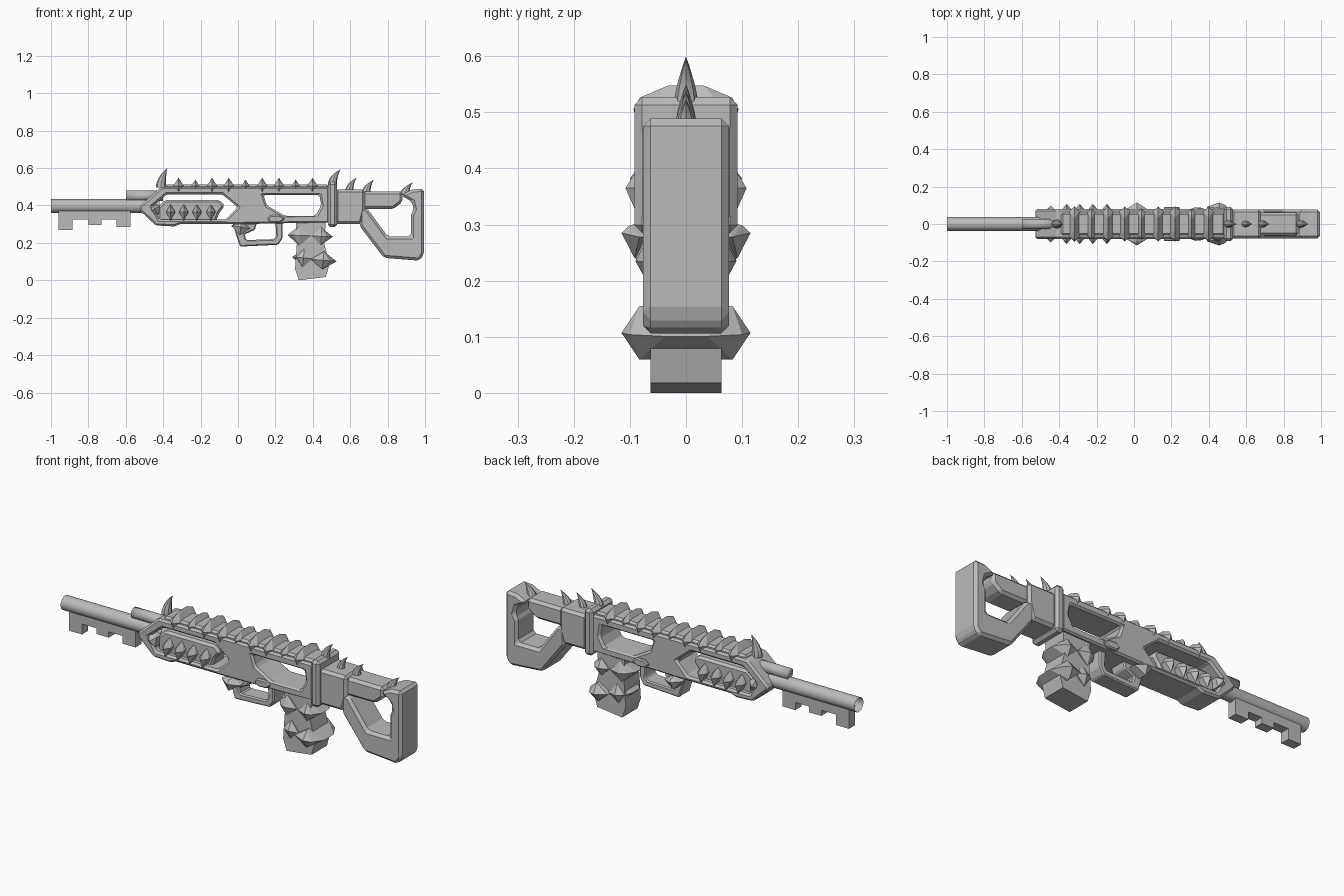
import bpy, bmesh, math
from mathutils import Matrix, Vector

cube = bpy.data.objects.get("Cube")
if cube:
    bpy.data.objects.remove(cube, do_unlink=True)

GREY = (0.5, 0.5, 0.5, 1.0)
metal = bpy.data.materials.new("plain grey")
metal.use_nodes = True
metal.diffuse_color = GREY
metal.node_tree.nodes["Principled BSDF"].inputs["Base Color"].default_value = GREY


def finish(bm, name):
    bmesh.ops.recalc_face_normals(bm, faces=bm.faces)
    mesh = bpy.data.meshes.new(name)
    bm.to_mesh(mesh)
    bm.free()
    mesh.materials.append(metal)
    ob = bpy.data.objects.new(name, mesh)
    bpy.context.collection.objects.link(ob)
    return ob


def apply(ob, mod):
    with bpy.context.temp_override(object=ob, active_object=ob, selected_objects=[ob]):
        bpy.ops.object.modifier_apply(modifier=mod.name)


def plate(name, outline, half, chamfer=0.0, windows=()):
    """Side outline (x, z) extruded across y, with windows cut and edges chamfered."""
    bm = bmesh.new()
    face = bm.faces.new([bm.verts.new((x, -half, z)) for x, z in outline])
    new = bmesh.ops.extrude_face_region(bm, geom=[face])["geom"]
    bmesh.ops.translate(bm, vec=(0, 2 * half, 0),
                        verts=[v for v in new if isinstance(v, bmesh.types.BMVert)])
    ob = finish(bm, name)
    for window in windows:
        cutter = plate("window_cutter", window, half * 2)
        cutter.hide_render = True
        mod = ob.modifiers.new("cut", "BOOLEAN")
        mod.operation, mod.object = "DIFFERENCE", cutter
        apply(ob, mod)
        bpy.data.objects.remove(cutter, do_unlink=True)
    if chamfer:
        mod = ob.modifiers.new("chamfer", "BEVEL")
        mod.width, mod.segments = chamfer, 1
        mod.limit_method, mod.angle_limit = "ANGLE", math.radians(30)
        apply(ob, mod)
    return ob


def box(name, x0, x1, z0, z1, half, chamfer=0.0):
    return plate(name, [(x0, z0), (x1, z0), (x1, z1), (x0, z1)], half, chamfer)


def rib(name, x, z, w, reach, up, down, turn=0):
    """Sharp ridge across y, arched on its upper side, pointed at both ends."""
    bm = bmesh.new()
    for s in (-1, 1):
        for y, h in ((1, 0), (.87, .5 * up), (.33, up), (.8, -down)):
            bm.verts.new((0, s * y * reach, h))
        for e in (-w, w):
            bm.verts.new((e, s * .72 * reach, 0))
    bmesh.ops.convex_hull(bm, input=bm.verts)
    bm.transform(Matrix.Translation((x, 0, z)) @ Matrix.Rotation(math.radians(turn), 4, "Y"))
    return finish(bm, name)


def horn(name, x, z, height, bend, radius, sides=8, steps=6):
    """Tapering claw that curls towards +x."""
    bm = bmesh.new()
    rings = []
    for i in range(steps):
        t = i / steps
        r = radius * (1 - t ** 1.6)
        ring = []
        for k in range(sides):
            a = math.tau * k / sides
            ring.append(bm.verts.new((x + bend * t * t + r * math.cos(a),
                                      .85 * r * math.sin(a),
                                      z + height * t - .25 * r * math.cos(a) * t)))
        rings.append(ring)
    tip = bm.verts.new((x + bend, 0, z + height))
    for k in range(sides):
        n = (k + 1) % sides
        for a, b in zip(rings, rings[1:]):
            bm.faces.new((a[k], a[n], b[n], b[k]))
        bm.faces.new((rings[-1][k], rings[-1][n], tip))
    bm.faces.new(rings[0])
    return finish(bm, name)


def tube(name, x0, x1, z, radius):
    """Smooth open tube along x."""
    bm = bmesh.new()
    bmesh.ops.create_cone(bm, cap_ends=False, segments=24, radius1=radius, radius2=radius,
                          depth=x1 - x0)
    bm.transform(Matrix.Translation(((x0 + x1) / 2, 0, z)) @ Matrix.Rotation(math.pi / 2, 4, "Y"))
    for f in bm.faces:
        f.smooth = True
    return finish(bm, name)


# Barrel, upper tube and the notched bar below
tube("barrel", -1, -.42, .397, .037)
upper = tube("upper_tube", -.6, -.4, .452, .028)
bm = bmesh.new()
bm.from_mesh(upper.data)
bmesh.ops.holes_fill(bm, edges=bm.edges)
bm.to_mesh(upper.data)
bm.free()
plate("notched_bar", [(-.96, .375), (-.96, .27), (-.885, .27), (-.885, .325), (-.8, .325),
                      (-.8, .295), (-.73, .295), (-.73, .325), (-.65, .325), (-.65, .285),
                      (-.575, .285), (-.575, .375)], .025)

# Main body with two open windows
plate("body", [(-.527, .395), (-.41, .5), (.49, .5), (.49, .31), (0, .3), (-.31, .3),
               (-.34, .288), (-.44, .293), (-.527, .375)], .08, .014,
      [[(-.46, .393), (-.38, .46), (-.085, .46), (0, .39), (-.065, .325), (-.42, .325)],
       [(.135, .457), (.435, .457), (.445, .4), (.415, .345), (.25, .345), (.155, .4)]])
plate("handguard_core", [(-.39, .43), (-.1, .43), (-.07, .4), (-.1, .36), (-.12, .31),
                         (-.43, .31), (-.43, .39)], .05, .012)
box("top_rail", -.39, .485, .48, .512, .06, .01)
plate("side_button", [(.155, .328), (.175, .348), (.225, .348), (.25, .328), (.225, .308),
                      (.175, .308)], .092, .006)

# Ridges over the top rail and along the handguard
for i in range(9):
    big = i % 3 != 1
    rib(f"rail_rib_{i + 1}", -.318 + .0895 * i, .505, .028 if big else .021,
        .094 if big else .084, .043 if big else .034, .043)
for i, x in enumerate((-.36, -.29, -.22, -.145)):
    rib(f"handguard_rib_{i + 1}", x, .365, .025, .108, .045, .048)
rib("handguard_front_rib", -.445, .382, .03, .1, .04, .04, -30)

# Trigger guard and its side fang
plate("trigger_guard", [(-.03, .305), (.01, .18), (.215, .19), (.238, .225), (.238, .31),
                        (.2, .31), (.205, .235), (.19, .22), (.045, .215), (.035, .245),
                        (.09, .27), (.1, .305)], .045, .006)
rib("trigger_fang", .015, .285, .052, .115, .028, .045, 8)

# Magazine with ridges wrapped round its front and back
plate("magazine", [(.31, .32), (.315, .2), (.305, .06), (.325, 0), (.47, .018), (.49, .09),
                   (.46, .2), (.47, .32)], .063)
rib("magazine_rib_back_low", .455, .107, .048, .115, .072, .065, 95)
rib("magazine_rib_back_high", .445, .235, .047, .09, .062, .05, 92)
rib("magazine_rib_front_low", .35, .12, .05, .09, .06, .05, -85)
rib("magazine_rib_front_high", .33, .24, .055, .09, .065, .06, -88)

# Collar, rear receiver and stock
box("collar", .48, .53, .285, .527, .092, .014)
plate("rear_receiver", [(.52, .3), (.66, .3), (.68, .38), (.68, .485), (.52, .485)], .078, .014)
plate("stock_tube", [(.66, .38), (.83, .38), (.88, .42), (.88, .475), (.66, .475)], .062, .014)
plate("stock", [(.65, .385), (.65, .29), (.78, .12), (.97, .105), (.995, .14), (.995, .49),
                (.93, .485), (.87, .455), (.93, .42), (.94, .38), (.925, .35), (.925, .235),
                (.8, .235), (.69, .385)], .077, .014)

# Curled horns along the top
for i, (x, z, h, bend, r) in enumerate(((-.412, .495, .105, .034, .028),
                                        (.505, .515, .08, .045, .025),
                                        (.595, .475, .075, .04, .022),
                                        (.685, .468, .07, .042, .024),
                                        (.89, .455, .068, .044, .026))):
    horn(f"horn_{i + 1}", x, z, h, bend, r)
